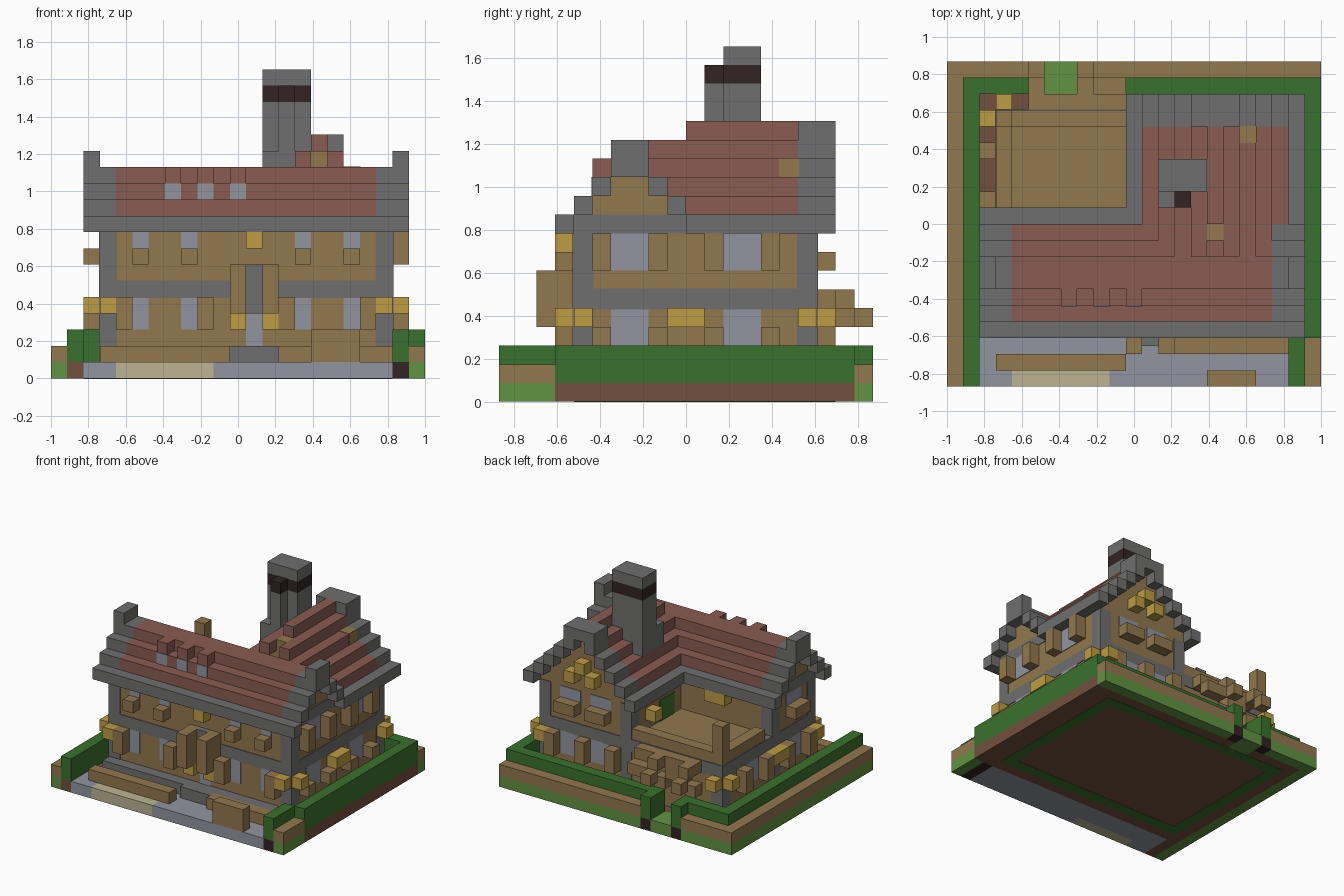
import bpy
import bmesh

default_cube = bpy.data.objects.get("Cube")
if default_cube:
    bpy.data.objects.remove(default_cube, do_unlink=True)

UNIT = 2 / 23   # edge of one building block
SKIN = 0.06     # thickness of flush plates, in blocks


def make_material(name, *rgb):
    linear = [((c / 255 + 0.055) / 1.055) ** 2.4 for c in rgb] + [1]
    material = bpy.data.materials.new(name)
    material.use_nodes = True
    material.diffuse_color = linear
    material.node_tree.nodes["Principled BSDF"].inputs["Base Color"].default_value = linear
    return material


TIMBER = make_material("timber tan", 146, 120, 78)
GOLD = make_material("lamp gold", 188, 156, 68)
STONE = make_material("stone grey", 112, 111, 110)
TILE = make_material("roof red", 137, 92, 82)
GLASS = make_material("pale slate", 145, 149, 160)
HEDGE = make_material("hedge green", 58, 113, 46)
GRASS = make_material("grass green", 97, 147, 66)
EARTH = make_material("earth brown", 114, 80, 62)
SOOT = make_material("soot", 50, 35, 35)
SAND = make_material("sand", 188, 180, 146)


def box(name, material, xs, ys, zs, grow=0):
    """Axis-aligned block; ranges are in blocks."""
    mesh = bpy.data.meshes.new(name)
    bm = bmesh.new()
    bmesh.ops.create_cube(bm, size=1)
    ranges = ((xs, 11.5), (ys, 10), (zs, 0))
    for vert in bm.verts:
        for axis, ((low, high), middle) in enumerate(ranges):
            side = high + grow if vert.co[axis] > 0 else low - grow
            vert.co[axis] = (side - middle) * UNIT
    bm.to_mesh(mesh)
    bm.free()
    mesh.materials.append(material)
    obj = bpy.data.objects.new(name, mesh)
    bpy.context.scene.collection.objects.link(obj)
    return obj


def cell(start, width=1):
    return (start, start + width)


# Ground, paving and garden border
box("ground", EARTH, (1, 22), (3, 19), (0, 1))
box("ground_side", EARTH, (22, 23), (3, 19), (0, 1))
box("front_verge", EARTH, (1, 2), (0, 3), (0, 1))
box("paving", GLASS, (2, 21), (1, 3), (0, 1))
box("paving_left", GLASS, (2, 4), (0, 1), (0, 1))
box("sand_patch", SAND, (4, 10), (0, 1), (0, 1))
box("paving_right", GLASS, (10, 21), (0, 1), (0, 1))
box("hedge_foot", SOOT, (21, 22), (0, 3), (0, 1))
for side, xs, ys in (("west", (0, 1), (0, 19)), ("corner", (22, 23), (0, 3)),
                     ("back_right", (0, 5), (19, 20)), ("back_left", (9, 23), (19, 20))):
    box(side + "_grass", GRASS, xs, ys, (0, 1))
    box(side + "_border", TIMBER, xs, ys, (1, 2))
box("gate_path", GRASS, (6, 8), (18, 20), (0, 1.04))
box("west_hedge", HEDGE, (1, 2), (0, 19), (1, 3))
box("east_hedge", HEDGE, (22, 23), (3, 19), (1, 3))
box("front_hedge", HEDGE, (21, 22), (0, 3), (1, 3))
box("back_hedge_right", HEDGE, (2, 5), (18, 19), (1, 3))
box("back_hedge_left", HEDGE, (9, 22), (18, 19), (1, 3))
for x in (5, 8):
    box("gate_hedge", HEDGE, cell(x), (18, 20), (1, 3))
    box("gate_foot", SOOT, cell(x), (19, 20), (0, 1))
for x in (2, 20):
    box("under_strip", HEDGE, cell(x), (4, 18), (-0.02, 0.2))
for y in (4, 17):
    box("under_strip", HEDGE, (2, 21), cell(y), (-0.02, 0.2))

# Walls: front range, rear wing and terrace block
box("front_range_wall", TIMBER, (3, 21), (4, 10), (1, 9))
box("rear_wing_wall", TIMBER, (12, 21), (10, 17), (1, 9))
box("terrace_block", TIMBER, (3, 12), (10, 17), (1, 6))
box("storey_band", STONE, (3, 21), (4, 17), (5, 5.98), SKIN)
box("terrace_floor", TIMBER, (3.5, 12), (10, 16.5), (5.5, 6.1))
for x, y, top in ((3, 4, 9), (20, 4, 9), (20, 16, 9), (12, 16, 9), (3, 16, 6), (3, 9, 9)):
    box("corner_stone", STONE, cell(x), cell(y), (1, top), SKIN)
box("plinth", STONE, (3, 21), (3, 4), (1, 2))

# Terrace railing, post, door and lamps
box("railing_back", TIMBER, (4, 12), (16, 17), (6, 7))
box("railing_side", TIMBER, (3, 4), (11, 16), (6, 7))
box("terrace_post", TIMBER, (3, 4), (16, 17), (6, 9.5))
box("terrace_door", HEDGE, (12 - SKIN, 12), (11, 13), (6, 8))
box("terrace_lamp", GOLD, (7, 9), (10, 11), (8, 9))
box("terrace_lamp", GOLD, (11, 12), (14, 15), (7, 8))

# Front windows, planters, shutters and door
for x in (5, 8, 15, 18):
    box("upper_window", GLASS, cell(x), (4 - SKIN, 4), (8, 9))
    box("front_planter", TIMBER, cell(x), (3, 4), (7, 8))
    box("lower_window", GLASS, cell(x), (4 - SKIN, 4), (3, 5))
for x in (4, 9, 14, 19):
    box("front_shutter", TIMBER, cell(x), (3, 4), (3, 5))
for x in (11, 13):
    box("porch_post", TIMBER, cell(x), (2, 4), (4, 7))
    box("porch_lamp", GOLD, cell(x), (3, 4), (3, 4))
box("door", GLASS, (12, 13), (4 - SKIN, 4), (2, 4))
box("door_panel", STONE, (12, 13), (3.5, 4), (4, 7))
box("door_lamp", GOLD, (12, 13), (3, 4), (8, 9))
box("door_step", STONE, (11, 14), (2.5, 3), (1, 2))
box("long_bench", TIMBER, (3, 11), (1, 2), (1, 2))
box("wall_bench", TIMBER, (14, 21), (2, 3), (1, 2))
box("front_planter_box", TIMBER, (16, 19), (0, 1), (1, 3))

# Side walls: windows, shutters and lamps
for y in (6, 12):
    for low, high in ((3, 5), (7, 9)):
        box("side_window", GLASS, (21, 21 + SKIN), cell(y, 2), (low, high))
        for shutter in (y - 1, y + 2):
            box("side_shutter", TIMBER, (21, 22), cell(shutter), (low, high - (low < 4)))
    box("west_window", GLASS, (3 - SKIN, 3), cell(y, 2), (3, 5))
    for shutter in (y - 1, y + 2):
        box("west_shutter", TIMBER, (2, 3), cell(shutter), (3, 5))
box("west_upper_window", GLASS, (3 - SKIN, 3), (6, 8), (8, 9))
box("west_planter", TIMBER, (2, 3), (6, 8), (7, 8))
box("east_lamp", GOLD, (21, 22), (9, 11), (4, 5))
box("west_lamp", GOLD, (2, 3), (9, 11), (4, 5))
for x, outer in ((3, 2), (20, 21)):
    for y, beyond in ((4, 3), (16, 17)):
        box("corner_lamp", GOLD, cell(x), cell(beyond), (4, 5))
        box("corner_lamp", GOLD, cell(outer), cell(y), (4, 5))

# Back wall of the rear wing
for x in (14, 17):
    box("back_window", GLASS, cell(x, 2), (17, 17 + SKIN), (8, 9))
    box("back_planter", TIMBER, cell(x, 2), (17, 18), (7, 8))
    box("back_lower_window", GLASS, cell(x, 2), (17, 17 + SKIN), (3, 5))
for x in (13, 16, 19):
    box("back_shutter", TIMBER, cell(x), (17, 18), (3, 5))
for x, z in ((15, 10), (16, 11), (17, 10)):
    box("gable_lamp", GOLD, cell(x), (17, 18), cell(z))

# Stepped canopy over the back gate
box("canopy_top", TIMBER, (5, 11), (17, 18), (5, 6))
for x in (5, 8):
    box("canopy_beam", TIMBER, cell(x), (18, 19), (5, 6))
    box("canopy_end", TIMBER, cell(x), (19, 20), (4, 5))
    box("canopy_brace", TIMBER, cell(x), (17, 18), (3, 4))
box("canopy_side", TIMBER, (9, 11), (18, 19), (4, 5))
box("canopy_arch", TIMBER, (6, 8), (17, 18), (4, 5))


# Front range roof, stepped up to a ridge along x
for step in range(4):
    level = cell(9 + step)
    if step == 0:
        box("front_gable_beam", STONE, (3 - SKIN, 21 + SKIN), (4, 10), level)
    elif step < 3:
        box("front_gable_wall", TIMBER, (3, 21), (4 + step, 10 - step), level)
    for y in (3 + step, 10 - step):
        if step == 0:
            box("front_eave", STONE, (2, 22), cell(y), level)
        else:
            box("front_roof", TILE, (4, 20), cell(y), level)
            for x in (2, 20):
                box("front_verge_stone", STONE, cell(x, 2), cell(y), level)
for x in (2, 21):
    box("front_ridge_end", STONE, cell(x), (6, 8), (13, 14))

# Rear wing roof, ridge along y
for step, start in enumerate((10, 10, 9, 8, 8, 10)):
    level = cell(9 + step)
    if step < 5:
        box("rear_gable_wall", TIMBER, (12 + step, 21 - step), (9, 17), level)
    for x in sorted({11 + step, 21 - step}):
        box("rear_roof", TILE if step else STONE, cell(x), (start, 16), level)
        box("rear_verge_stone", STONE, cell(x), (16, 18), level)
for x in (15, 17):
    box("rear_ridge_end", STONE, cell(x), (16, 18), (14, 15))
box("roof_patch", TIMBER, (18, 19), (15, 16), (12, 13), SKIN / 2)

# Dormers on the front slope
for x in (7, 9, 11):
    box("dormer_window", GLASS, cell(x), (5 - SKIN, 5), (11, 12))
    box("dormer_roof", TILE, cell(x), (5, 6), (12, 13))

# Chimney with a soot band
box("chimney_base", STONE, (13, 16), (11, 14), (9, 14))
for name, material, low, high in (("shaft", STONE, 14, 17), ("soot", SOOT, 17, 18)):
    box("chimney_" + name, material, (13, 16), (12, 14), (low, high))
    box("chimney_rib_" + name, material, (14, 15), (11, 12), (low, high))
box("chimney_cap", STONE, (13, 16), (12, 14), (18, 19))
